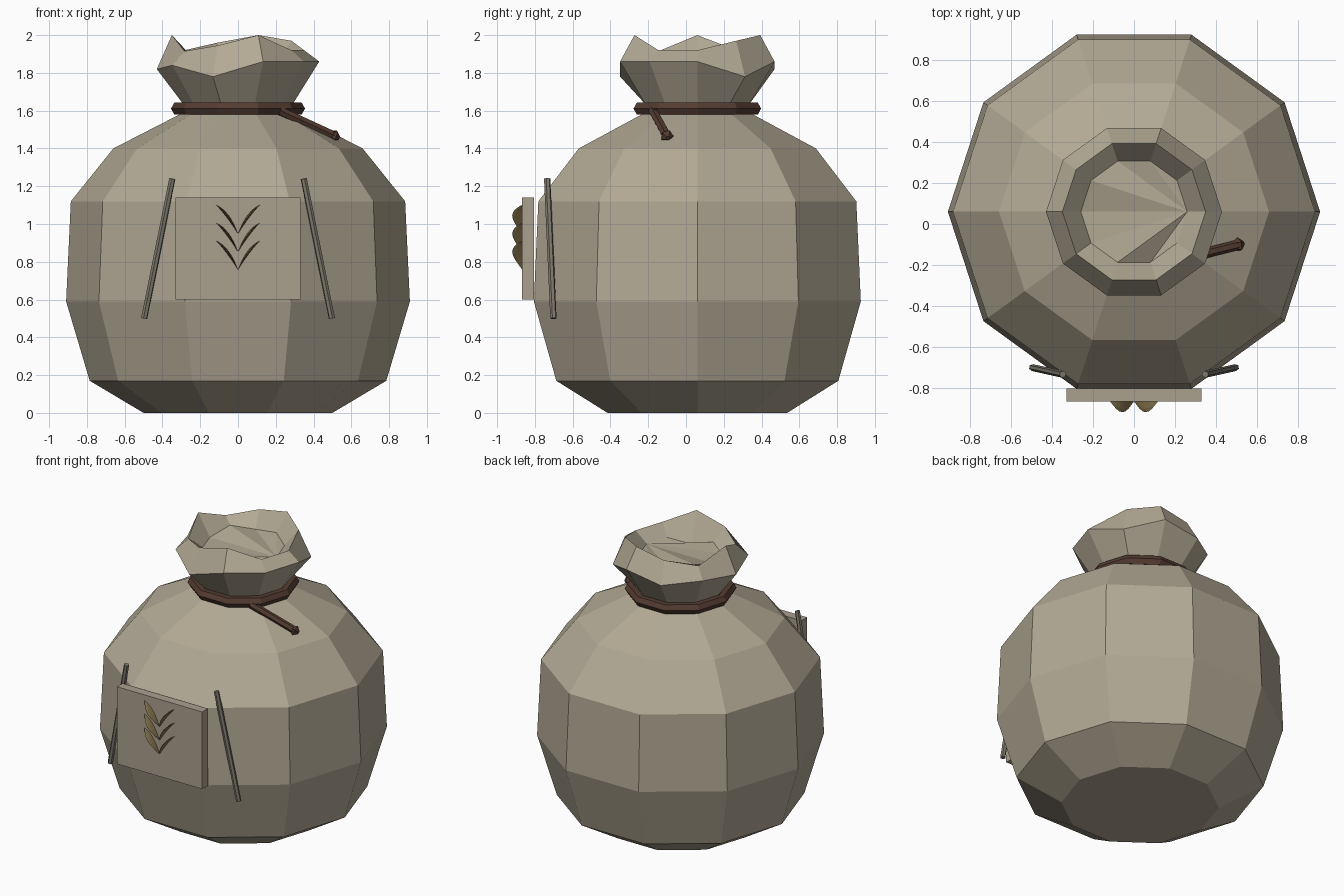
import bpy, bmesh
from math import sin, cos, pi
from mathutils import Vector

if "Cube" in bpy.data.objects:
    bpy.data.objects.remove(bpy.data.objects["Cube"])

CY = 0.06  # sack axis sits slightly behind the origin


def mat(name, rgb):
    m = bpy.data.materials.new(name)
    m.diffuse_color = (*rgb, 1)
    m.use_nodes = True
    m.node_tree.nodes["Principled BSDF"].inputs["Base Color"].default_value = m.diffuse_color
    return m


CLOTH = mat("cloth", (0.45, 0.40, 0.30))
PATCH = mat("patch_cloth", (0.40, 0.35, 0.27))
FOLD = mat("fold_cloth", (0.22, 0.20, 0.16))
ROPE = mat("rope", (0.09, 0.045, 0.03))
GOLD = mat("grain", (0.25, 0.18, 0.075))


def skin(name, rings, material, fan_top=False, closed=False):
    """Join equal-length rings of points with quads, capping the ends."""
    bm = bmesh.new()
    vs = [[bm.verts.new(p) for p in r] for r in rings]
    n = len(vs[0])
    pairs = list(zip(vs, vs[1:]))
    if closed:
        pairs.append((vs[-1], vs[0]))
    for a, b in pairs:
        for i in range(n):
            j = (i + 1) % n
            bm.faces.new((a[i], a[j], b[j], b[i]))
    if not closed:
        bm.faces.new(vs[0][::-1])
        top = vs[-1]
        if fan_top:
            for i in range(1, n - 1):
                bm.faces.new((top[0], top[i], top[i + 1]))
        else:
            bm.faces.new(top)
    bmesh.ops.recalc_face_normals(bm, faces=bm.faces[:])
    me = bpy.data.meshes.new(name)
    bm.to_mesh(me)
    bm.free()
    me.materials.append(material)
    ob = bpy.data.objects.new(name, me)
    bpy.context.collection.objects.link(ob)
    return ob


def decagon(r, z):
    """Ten points; z is one height or a list of ten."""
    zs = z if isinstance(z, list) else [z] * 10
    return [(r * cos(i * pi / 5), CY + r * sin(i * pi / 5), zs[i]) for i in range(10)]


def rod(name, stations, material, sides=6):
    """Rod through (point, radius) stations."""
    a, b = Vector(stations[0][0]), Vector(stations[-1][0])
    q = (b - a).to_track_quat('Z', 'Y')
    rings = [[Vector(p) + q @ Vector((r * cos(2 * pi * k / sides), r * sin(2 * pi * k / sides), 0))
              for k in range(sides)] for p, r in stations]
    return skin(name, rings, material)


# Sack body, crumpled mouth and sunken top in one skin
flare = [1.86, 1.78, 1.86, 1.82, 1.85, 1.82, 1.84, 1.78, 1.86, 1.86]
rim = [1.92, 1.97, 2.00, 1.96, 1.92, 2.00, 1.915, 1.945, 2.00, 1.92]
inside = [1.85, 1.86, 1.88, 1.86, 1.89, 1.85, 1.85, 1.86, 1.80, 1.85]
profile = [(0.50, 0), (0.785, 0.17), (0.91, 0.59), (0.885, 1.12), (0.66, 1.40),
           (0.30, 1.585), (0.29, 1.635), (0.43, flare), (0.35, rim), (0.26, inside)]
skin("sack", [decagon(r, z) for r, z in profile], CLOTH, fan_top=True)

# Rope tie around the neck
skin("neck_tie", [decagon(0.318 + 0.037 * cos(k * pi / 3), 1.611 + 0.037 * sin(k * pi / 3))
                  for k in range(6)], ROPE, closed=True)

# Loose rope end with a knot
s, e = Vector((0.22, -0.175, 1.60)), Vector((0.535, -0.095, 1.455))
rod("tie_end", [(s, 0.025), (s.lerp(e, 0.9), 0.025)], ROPE)
rod("tie_knot", [(s.lerp(e, 0.87), 0.022), (s.lerp(e, 0.93), 0.036), (e, 0.012)], ROPE, 5)

# Front patch
skin("front_patch", [[(x, y, z) for x, z in ((-0.33, 0.60), (0.33, 0.60), (0.33, 1.14), (-0.33, 1.14))]
                     for y in (-0.867, -0.805)], PATCH)


def grain(name, side, z0):
    """Thin curved blade, deepest at the middle, half sunk in the patch."""
    a, b, c = Vector((0.118, 0.155)), Vector((0.055, 0.115)), Vector((0.0, 0.0))
    rings = []
    for k in range(9):
        t = k / 8
        p = a * (1 - t) ** 2 + b * 2 * t * (1 - t) + c * t * t
        d = ((b - a) * (1 - t) + (c - b) * t).normalized()
        w = max(sin(pi * t), 0.03)
        nx, nz = -d.y * 0.007 * w, d.x * 0.007 * w
        rings.append([(side * (p.x + u * nx), -0.865 + v * 0.055 * w, z0 + p.y + u * nz)
                      for u, v in ((1, 0), (0.7, -0.7), (0, -1), (-0.7, -0.7), (-1, 0), (0, 0.6))])
    skin(name, rings, GOLD)


# Mirrored parts: side folds and ear of grain
for side, tag in ((-1, "left"), (1, "right")):
    rod("side_fold_" + tag, [((side * 0.348, -0.735, 1.24), 0.017),
                             ((side * 0.497, -0.702, 0.50), 0.017)], FOLD, 6)
    for i in range(3):
        grain(f"grain_{tag}_{i + 1}", side, 0.757 + 0.095 * i)
